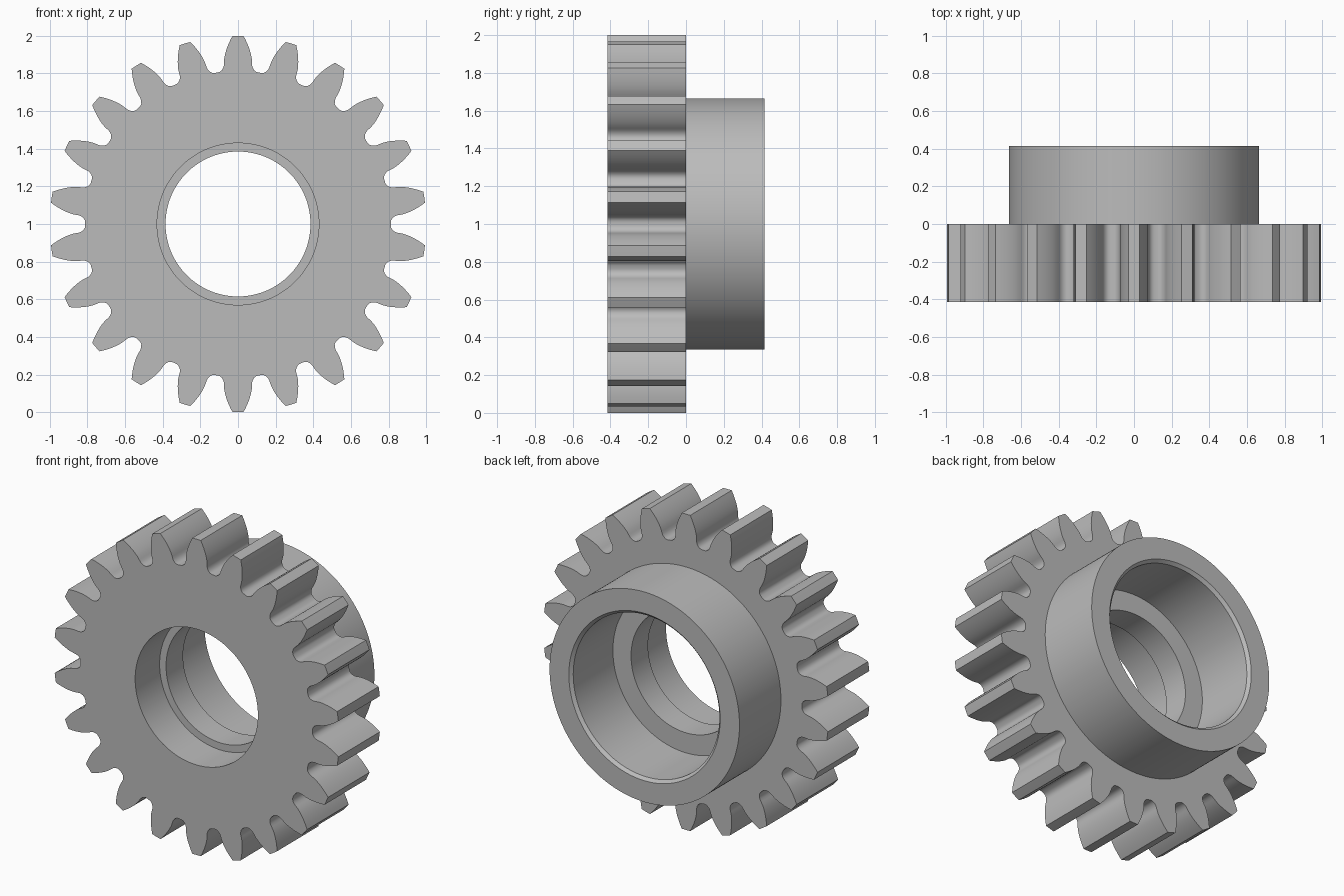
import bpy, bmesh, math

cube = bpy.data.objects.get("Cube")
if cube:
    bpy.data.objects.remove(cube, do_unlink=True)

# Gear proportions: standard 20 degree involute teeth
TEETH = 22
TIP = 1.0
MODULE = 2 * TIP / (TEETH + 2)
PITCH = MODULE * TEETH / 2
BASE = PITCH * math.cos(math.radians(20))
ROOT = TIP - 2.25 * MODULE
HALF = 0.415          # the gear and the hub are equally deep


def involute(angle):
    return math.tan(angle) - angle


def half_tooth():
    """Points (radius, angle) from the tooth flank tip down to the gap."""
    base_angle = math.pi / (2 * TEETH) + involute(math.radians(20))
    steps = 7
    points = []
    for i in range(steps + 1):
        r = TIP + (BASE - TIP) * i / steps
        points.append((r, base_angle - involute(math.acos(min(1, BASE / r)))))
    # Rounded fillet down to the root circle
    gap_angle = math.pi / TEETH
    fillet_end = gap_angle - 0.012
    for i in range(1, 6):
        t = math.pi / 2 * i / 5
        points.append((BASE - (BASE - ROOT) * math.sin(t),
                       base_angle + (fillet_end - base_angle) * (1 - math.cos(t))))
    return points


# Full outline: each tooth is mirrored about its centre line
right = half_tooth()
tooth = [(r, -a) for r, a in reversed(right)] + [(TIP, 0)] + right
outline = [(r, a + k * math.tau / TEETH) for k in range(TEETH) for r, a in tooth]

# Cross-section as (radius, y); None means the toothed outline
section = [
    (None, -HALF),                      # gear front
    (0.43, -HALF), (0.43, -0.17),       # front bore
    (0.385, -0.17), (0.385, 0.0),       # inner lip
    (0.512, 0.0), (0.512, HALF - 0.018),  # hub counterbore
    (0.53, HALF),                       # lead-in chamfer
    (0.665, HALF), (0.665, 0.0),        # hub outside
    (None, 0.0),                        # gear back
]

bm = bmesh.new()
rings = []
for radius, y in section:
    rings.append([bm.verts.new(((radius or r) * math.sin(a), y,
                                TIP + (radius or r) * math.cos(a)))
                  for r, a in outline])

# Skin neighbouring rings into one closed body
count = len(outline)
for i, ring in enumerate(rings):
    after = rings[(i + 1) % len(rings)]
    for j in range(count):
        k = (j + 1) % count
        bm.faces.new((ring[j], ring[k], after[k], after[j]))
bmesh.ops.recalc_face_normals(bm, faces=bm.faces)

mesh = bpy.data.meshes.new("gear_with_hub")
bm.to_mesh(mesh)
bm.free()
gear = bpy.data.objects.new("gear_with_hub", mesh)
bpy.context.collection.objects.link(gear)

# Plain grey metal
grey = (0.5, 0.5, 0.5, 1)
mat = bpy.data.materials.new("plain_grey")
mat.use_nodes = True
mat.diffuse_color = grey
for node in mat.node_tree.nodes:
    if node.type == 'BSDF_PRINCIPLED':
        node.inputs["Base Color"].default_value = grey
mesh.materials.append(mat)

# Smooth curves with crisp edges
bpy.ops.object.select_all(action='DESELECT')
gear.select_set(True)
bpy.context.view_layer.objects.active = gear
bpy.ops.object.shade_smooth_by_angle(angle=math.radians(30))
